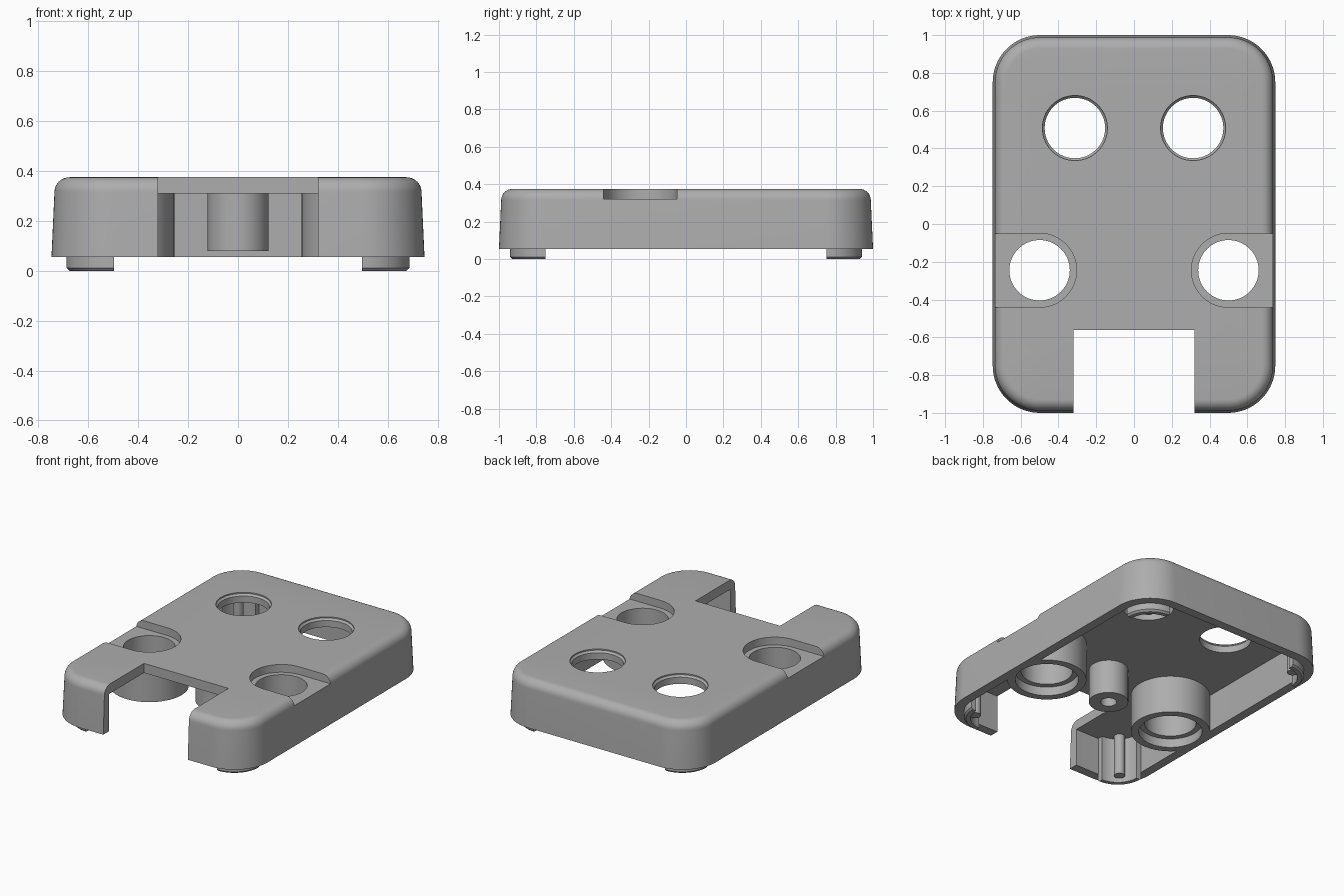
import bpy
import bmesh
from math import cos, sin, pi, radians

if "Cube" in bpy.data.objects:
    bpy.data.objects.remove(bpy.data.objects["Cube"])

grey = bpy.data.materials.new("plain_grey")
grey.use_nodes = True
colour = (0.42, 0.42, 0.42, 1)
grey.diffuse_color = colour
grey.node_tree.nodes["Principled BSDF"].inputs["Base Color"].default_value = colour

BOTTOM, CEILING, TOP = 0.055, 0.31, 0.375
HALF_X, HALF_Y, CORNER = 0.748, 1.0, 0.25
CUP_X, CUP_Y = 0.5, -0.245


def arc(cx, cy, r, start, end, steps):
    return [(cx + r * cos(start + (end - start) * i / steps),
             cy + r * sin(start + (end - start) * i / steps)) for i in range(steps + 1)]


def circle(cx, cy, r, steps=64):
    return arc(cx, cy, r, 0, 2 * pi, steps)[:-1]


def rounded_rect(inset):
    r, points = CORNER - inset, []
    for i, (sx, sy) in enumerate([(1, 1), (-1, 1), (-1, -1), (1, -1)]):
        points += arc(sx * (HALF_X - CORNER), sy * (HALF_Y - CORNER), r,
                      i * pi / 2, (i + 1) * pi / 2, 16)
    return points


def loft(name, levels):
    """Join matching outlines, given as (points, z), into a closed solid."""
    bm = bmesh.new()
    rings = [[bm.verts.new((x, y, z)) for x, y in pts] for pts, z in levels]
    for low, high in zip(rings, rings[1:]):
        for i in range(len(low)):
            bm.faces.new((low[i - 1], low[i], high[i], high[i - 1]))
    bm.faces.new(rings[0])
    bm.faces.new(rings[-1])
    bmesh.ops.recalc_face_normals(bm, faces=bm.faces)
    mesh = bpy.data.meshes.new(name)
    bm.to_mesh(mesh)
    bm.free()
    obj = bpy.data.objects.new(name, mesh)
    mesh.materials.append(grey)
    bpy.context.collection.objects.link(obj)
    return obj


def prism(name, points, z0, z1):
    return loft(name, [(points, z0), (points, z1)])


def activate(obj):
    bpy.ops.object.select_all(action='DESELECT')
    obj.select_set(True)
    bpy.context.view_layer.objects.active = obj


def cut(target, cutter):
    cutter.hide_render = True
    mod = target.modifiers.new("cut", 'BOOLEAN')
    mod.operation, mod.solver, mod.object = 'DIFFERENCE', 'EXACT', cutter
    activate(target)
    bpy.ops.object.modifier_apply(modifier=mod.name)
    bpy.data.objects.remove(cutter)


def smooth(obj):
    activate(obj)
    bpy.ops.object.shade_smooth_by_angle(angle=radians(30))


# Outer case: slight draft and a rounded top edge
fillet = 0.06
profile = [(0, BOTTOM)]
for i in range(9):
    a = i * pi / 16
    profile.append((0.012 + fillet * (1 - cos(a)), TOP - fillet + fillet * sin(a)))
case = loft("case", [(rounded_rect(inset), z) for inset, z in profile])

# Cavity, keeping solid material for the cups and the centre post
cavity = prism("cavity", rounded_rect(0.062), -0.1, CEILING)
for s in (-1, 1):
    cut(cavity, prism("cup_core", circle(s * CUP_X, CUP_Y, 0.245), -0.2, 0.5))
cut(cavity, prism("post_core", circle(0, CUP_Y, 0.122), 0.08, 0.5))
cut(case, cavity)

# Trim the cups flush with the rim and drill the post
cut(case, prism("post_bore", circle(0, CUP_Y, 0.05, 32), 0, 0.27))

for s in (-1, 1):
    # Thumb slot running out through the side
    start = pi / 2 if s > 0 else -pi / 2
    slot = arc(s * CUP_X, CUP_Y, 0.196, start, start + pi, 32)
    slot += [(s * 0.9, slot[-1][1]), (s * 0.9, slot[0][1])]
    cut(case, prism("slot", slot, 0.322, 0.5))
    # Cup hole with a wider bore underneath
    cut(case, prism("cup_hole", circle(s * CUP_X, CUP_Y, 0.16), -0.1, 0.5))
    cut(case, prism("cup_bore", circle(s * CUP_X, CUP_Y, 0.196), -0.1, 0.115))
    # Round top hole with a chamfered edge
    hole = [(0.16, 0.2), (0.16, TOP - 0.02), (0.172, TOP - 0.008), (0.172, 0.5)]
    cut(case, loft("top_hole", [(circle(s * 0.313, 0.508, r), z) for r, z in hole]))

# Front opening
cut(case, prism("opening", [(-0.32, -1.2), (0.32, -1.2), (0.32, -0.56), (-0.32, -0.56)],
                -0.1, 0.6))
smooth(case)

# Corner locating lips and pins
names = ["back_left", "back_right", "front_right", "front_left"]
for i, name in enumerate(names):
    a = i * pi / 2
    sx, sy = (1 if i in (0, 3) else -1), (1 if i < 2 else -1)
    cx, cy = sx * (HALF_X - CORNER), sy * (HALF_Y - CORNER)
    levels = []
    for r, z in [(0.178, 0), (0.19, 0.012), (0.19, CEILING + 0.01)]:
        levels.append((arc(cx, cy, r, a, a + pi / 2, 16)
                       + arc(cx, cy, 0.15, a + pi / 2, a, 16), z))
    smooth(loft(name + "_lip", levels))
    pin = circle(cx + sx * 0.085, cy + sy * 0.085, 0.034, 24)
    smooth(prism(name + "_pin", pin, 0.03, CEILING + 0.01))
